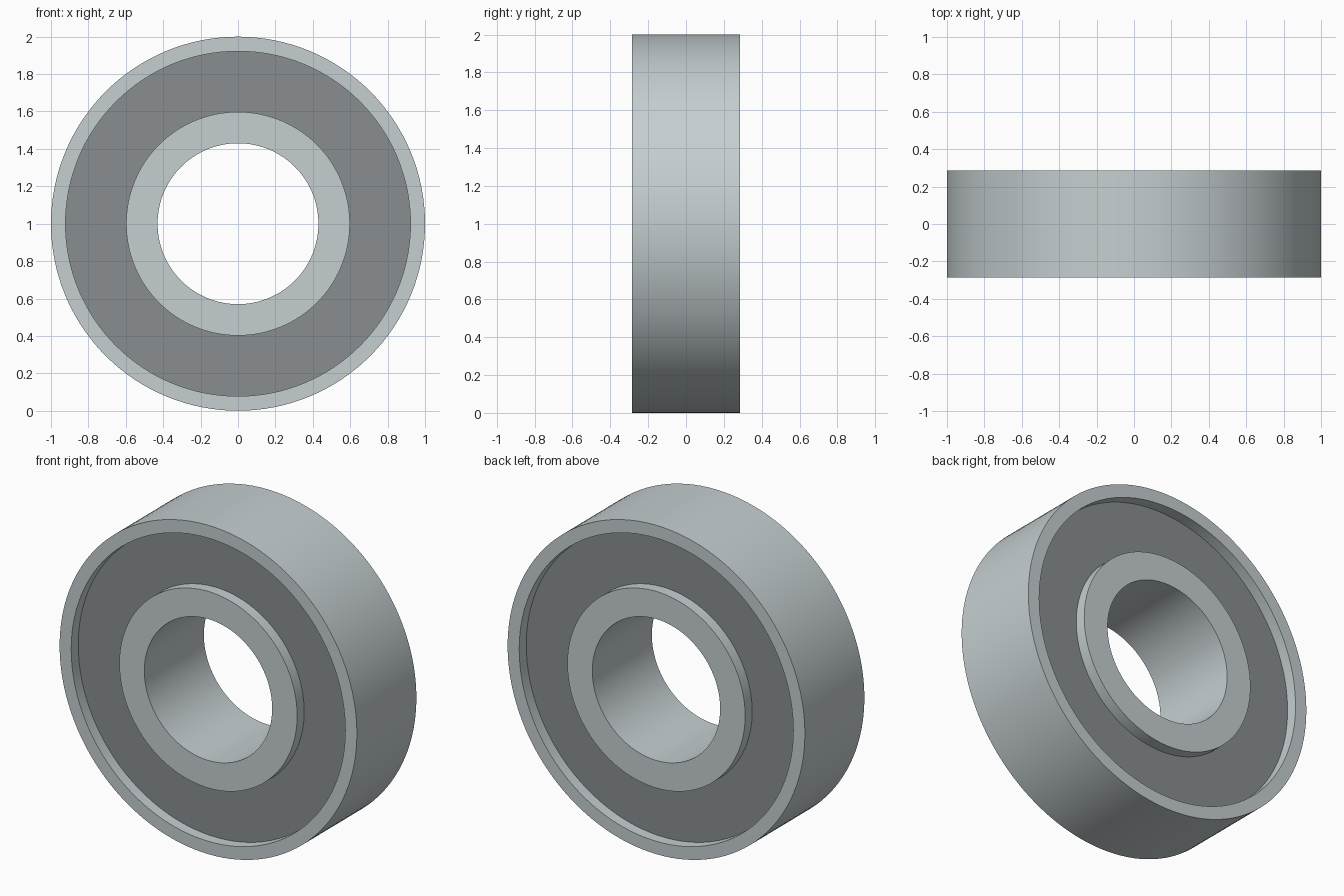
import bpy, bmesh, math

if "Cube" in bpy.data.objects:
    bpy.data.objects.remove(bpy.data.objects["Cube"])

SEGMENTS = 128
HALF_WIDTH = 0.286      # half the width of both rings
SEAL_HALF = 0.218       # seal faces sit back from the ring faces


def material(name, rgb):
    m = bpy.data.materials.new(name)
    m.diffuse_color = (*rgb, 1.0)
    m.use_nodes = True
    m.node_tree.nodes["Principled BSDF"].inputs["Base Color"].default_value = m.diffuse_color
    return m


def ring(name, inner, outer, half, mat):
    """Spin a rectangular section around the y axis."""
    bm = bmesh.new()
    loops = []
    for i in range(SEGMENTS):
        a = 2 * math.pi * i / SEGMENTS
        section = ((inner, -half), (outer, -half), (outer, half), (inner, half))
        loops.append([bm.verts.new((r * math.cos(a), y, 1 + r * math.sin(a)))
                      for r, y in section])
    for i in range(SEGMENTS):
        a, b = loops[i], loops[(i + 1) % SEGMENTS]
        for j in range(4):
            k = (j + 1) % 4
            bm.faces.new((a[j], a[k], b[k], b[j]))
    bmesh.ops.recalc_face_normals(bm, faces=bm.faces)
    mesh = bpy.data.meshes.new(name)
    bm.to_mesh(mesh)
    bm.free()
    mesh.materials.append(mat)
    obj = bpy.data.objects.new(name, mesh)
    bpy.context.collection.objects.link(obj)
    bpy.ops.object.select_all(action='DESELECT')
    obj.select_set(True)
    bpy.context.view_layer.objects.active = obj
    bpy.ops.object.shade_smooth_by_angle(angle=math.radians(30))
    return obj


steel = material("light steel", (0.56, 0.62, 0.64))
seal_grey = material("dark seal grey", (0.25, 0.27, 0.28))

# Outer and inner races, with the recessed seal between them
ring("outer_race", 0.922, 1.0, HALF_WIDTH, steel)
ring("inner_race", 0.43, 0.598, HALF_WIDTH, steel)
ring("seal", 0.598, 0.922, SEAL_HALF, seal_grey)
